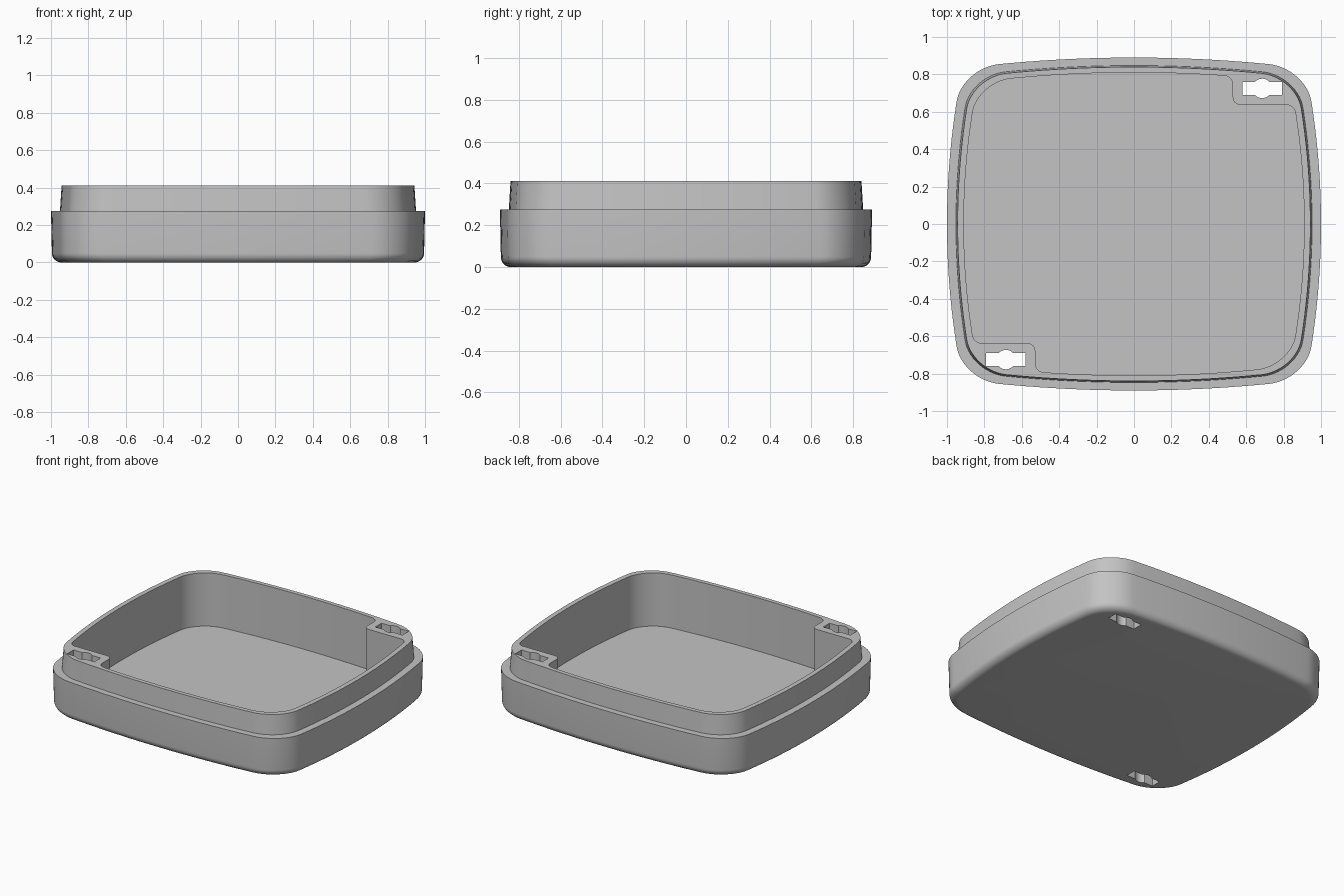
import bpy
import bmesh
from math import sin, cos, pi, radians
from mathutils import Vector

if "Cube" in bpy.data.objects:
    bpy.data.objects.remove(bpy.data.objects["Cube"])

grey = bpy.data.materials.new("plastic grey")
grey.use_nodes = True
grey.diffuse_color = (0.55, 0.55, 0.55, 1)
grey.node_tree.nodes["Principled BSDF"].inputs["Base Color"].default_value = grey.diffuse_color


# Bowed sides of the plan outline
def top(x):
    return 0.89 - 0.0675 * x * x


def right(y):
    return 1 - 0.12 * y * y


def fillet(a, v, b, n):
    """Curve from a to b, tangent to both legs of the corner v."""
    a, v, b = Vector(a), Vector(v), Vector(b)
    return [v + (a - v) * (1 - sin(t)) + (b - v) * (1 - cos(t))
            for t in (pi / 2 * i / n for i in range(n + 1))]


def outline(notched=False, n=20):
    """Half the outline clockwise, then the same half turned 180 degrees."""
    cx, cy = 0.72, 0.65
    corner = fillet((cx, top(cx)), (0.925, 0.835), (right(cy), cy), 14)
    half = list(corner)
    if notched:
        nx, ny, r = 0.58, 0.70, 0.045
        half = [Vector((x, top(x))) for x in (0.45, 0.49)]
        half += fillet((nx - r, top(nx - r)), (nx, top(nx)), (nx, top(nx) - r), 6)
        half += fillet((nx, ny + r), (nx, ny), (nx + r, ny), 6)
        half += fillet((right(ny) - r, ny), (right(ny), ny), (right(ny - r), ny - r), 6)
    ys = [cy * (1 - 2 * i / n) for i in range(1, n)]
    half += [Vector((right(y), y)) for y in ys]
    half += [Vector((p.x, -p.y)) for p in reversed(corner)]
    xs = [cx * (1 - 2 * i / n) for i in range(1, n)]
    if notched:
        xs = [x for x in xs if x > -0.44]
    half += [Vector((x, -top(x))) for x in xs]
    return half + [-p for p in half]


def loft(name, points, levels):
    """Solid through scaled copies of an outline, given (height, scale)."""
    bm = bmesh.new()
    rings = [[bm.verts.new((p.x * s, p.y * s, z)) for p in points] for z, s in levels]
    count = len(points)
    for low, high in zip(rings, rings[1:]):
        for i in range(count):
            j = (i + 1) % count
            bm.faces.new((low[i], low[j], high[j], high[i]))
    bm.faces.new(rings[0])
    bm.faces.new(rings[-1])
    bmesh.ops.recalc_face_normals(bm, faces=bm.faces)
    mesh = bpy.data.meshes.new(name)
    bm.to_mesh(mesh)
    bm.free()
    mesh.materials.append(grey)
    obj = bpy.data.objects.new(name, mesh)
    bpy.context.collection.objects.link(obj)
    return obj


# Tray body: rounded bottom edge, ledge and tapered lip
levels = [(0.05 * (1 - cos(t)), 0.945 + 0.05 * sin(t))
          for t in (pi / 2 * i / 8 for i in range(9))]
levels += [(0.275, 1.0), (0.275, 0.952), (0.412, 0.943)]
tray = loft("tray", outline(), levels)

# Cavity leaves a solid screw block in two opposite corners
cutters = [loft("cavity_cutter", outline(True), [(0.04, 0.91), (0.6, 0.91)])]

# Mounting holes: a slot with a round middle through each block
for side in (1, -1):
    spot = Vector((0.685, 0.725)) * side
    slot = [Vector((x, y)) + spot for x, y in
            ((-0.105, -0.035), (0.105, -0.035), (0.105, 0.035), (-0.105, 0.035))]
    hole = [Vector((cos(a), sin(a))) * 0.052 + spot
            for a in (2 * pi * i / 32 for i in range(32))]
    cutters.append(loft("slot_cutter", slot, [(-0.1, 1), (0.6, 1)]))
    cutters.append(loft("hole_cutter", hole, [(-0.1, 1), (0.6, 1)]))

bpy.ops.object.select_all(action="DESELECT")
bpy.context.view_layer.objects.active = tray
tray.select_set(True)
for cutter in cutters:
    cutter.hide_render = True
    mod = tray.modifiers.new(cutter.name, "BOOLEAN")
    mod.operation = "DIFFERENCE"
    mod.solver = "EXACT"
    mod.object = cutter
    bpy.ops.object.modifier_apply(modifier=mod.name)
for cutter in cutters:
    bpy.data.objects.remove(cutter)

bpy.ops.object.shade_smooth_by_angle(angle=radians(30))
